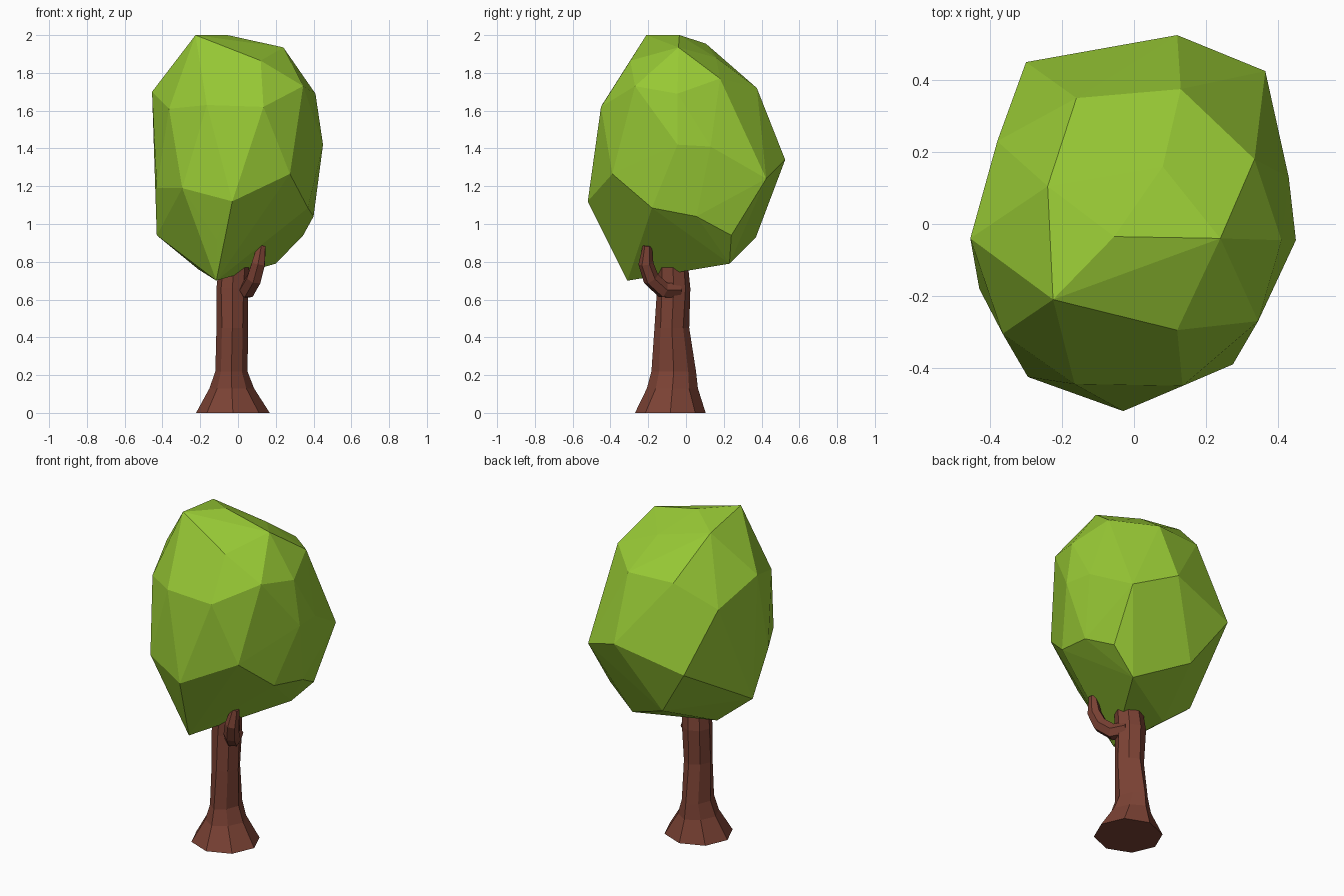
import bpy, bmesh
from math import cos, sin, pi
from mathutils import Vector

if "Cube" in bpy.data.objects:
    bpy.data.objects.remove(bpy.data.objects["Cube"])


def material(name, color):
    m = bpy.data.materials.new(name)
    m.diffuse_color = color
    m.use_nodes = True
    m.node_tree.nodes["Principled BSDF"].inputs["Base Color"].default_value = m.diffuse_color
    return m


def finish(bm, name, mat):
    bmesh.ops.recalc_face_normals(bm, faces=bm.faces)
    me = bpy.data.meshes.new(name)
    bm.to_mesh(me)
    bm.free()
    me.materials.append(mat)
    ob = bpy.data.objects.new(name, me)
    bpy.context.collection.objects.link(ob)
    return ob


def loft(name, rings, mat):
    """Skin a list of equal-length point rings and cap both ends."""
    bm = bmesh.new()
    loops = [[bm.verts.new(p) for p in ring] for ring in rings]
    n = len(loops[0])
    for a, b in zip(loops, loops[1:]):
        for i in range(n):
            j = (i + 1) % n
            bm.faces.new((a[i], a[j], b[j], b[i]))
    bm.faces.new(loops[0])
    bm.faces.new(loops[-1])
    return finish(bm, name, mat)


bark = material("bark", (0.20, 0.055, 0.035, 1))
leaf = material("leaf", (0.31, 0.58, 0.035, 1))

# Trunk: flared base, irregular eight-sided rings (cx, cy, rx, ry, z)
sections = [(-0.027, -0.083, 0.195, 0.187, 0.0),
            (-0.033, -0.072, 0.118, 0.135, 0.13),
            (-0.035, -0.065, 0.085, 0.118, 0.22),
            (-0.030, -0.075, 0.084, 0.092, 0.45),
            (-0.030, -0.065, 0.084, 0.088, 0.66),
            (-0.022, -0.070, 0.082, 0.082, 0.77)]
rings = []
for k, (cx, cy, rx, ry, z) in enumerate(sections):
    ring = []
    for i in range(8):
        t = 2 * pi * i / 8
        s = 0.92 if (k in (1, 2, 3) and i % 2) else 1.0
        lift = 0.02 * cos(t) if k == len(sections) - 1 else 0
        ring.append((cx + rx * s * cos(t), cy + ry * s * sin(t), z + lift))
    rings.append(ring)
loft("trunk", rings, bark)

# Side branch: six-sided tube bending out and up
path = [Vector(p) for p in ((0.01, -0.04, 0.65), (0.05, -0.12, 0.65),
                            (0.085, -0.185, 0.71), (0.108, -0.212, 0.79),
                            (0.125, -0.205, 0.885))]
radii = (0.045, 0.046, 0.044, 0.040, 0.024)
rings = []
for k, (p, r) in enumerate(zip(path, radii)):
    d = (path[min(k + 1, 4)] - path[max(k - 1, 0)]).normalized()
    u = Vector((0.9, 0.45, 0))
    u = (u - d * u.dot(d)).normalized()
    v = d.cross(u)
    rings.append([p + r * (u * cos(i * pi / 3) + v * sin(i * pi / 3)) for i in range(6)])
loft("side_branch", rings, bark)

# Crown: faceted hull, points listed from crown top to underside
crown = [(-.225, -.21, 2.0), (-.055, -.035, 2.0), (.24, -.04, 1.935),
         (-.24, .105, 1.955), (.08, .16, 1.88), (.12, -.295, 1.865),
         (.335, .18, 1.77), (-.16, .35, 1.72), (.13, .375, 1.72),
         (.41, -.045, 1.69), (.345, -.27, 1.73), (-.455, -.04, 1.70),
         (.135, -.45, 1.62), (-.165, -.445, 1.63), (-.365, -.305, 1.61),
         (-.38, .23, 1.57), (.45, -.045, 1.42), (.43, .13, 1.41),
         (.12, .525, 1.34), (.365, .425, 1.24), (-.30, .45, 1.23),
         (.275, -.39, 1.265), (-.295, -.425, 1.19), (-.03, -.52, 1.12),
         (-.43, -.18, 1.19), (-.37, .17, 1.20), (.37, -.18, 1.085),
         (.40, .055, 1.04), (.345, .24, .94), (-.43, -.03, .94),
         (-.10, .37, .93), (-.115, -.40, .92), (.20, .23, .79),
         (-.21, 0, .76), (-.115, -.31, .70)]
bm = bmesh.new()
for p in crown:
    bm.verts.new(p)
bmesh.ops.convex_hull(bm, input=bm.verts)
bmesh.ops.delete(bm, geom=[v for v in bm.verts if not v.link_faces], context='VERTS')
finish(bm, "crown", leaf)
